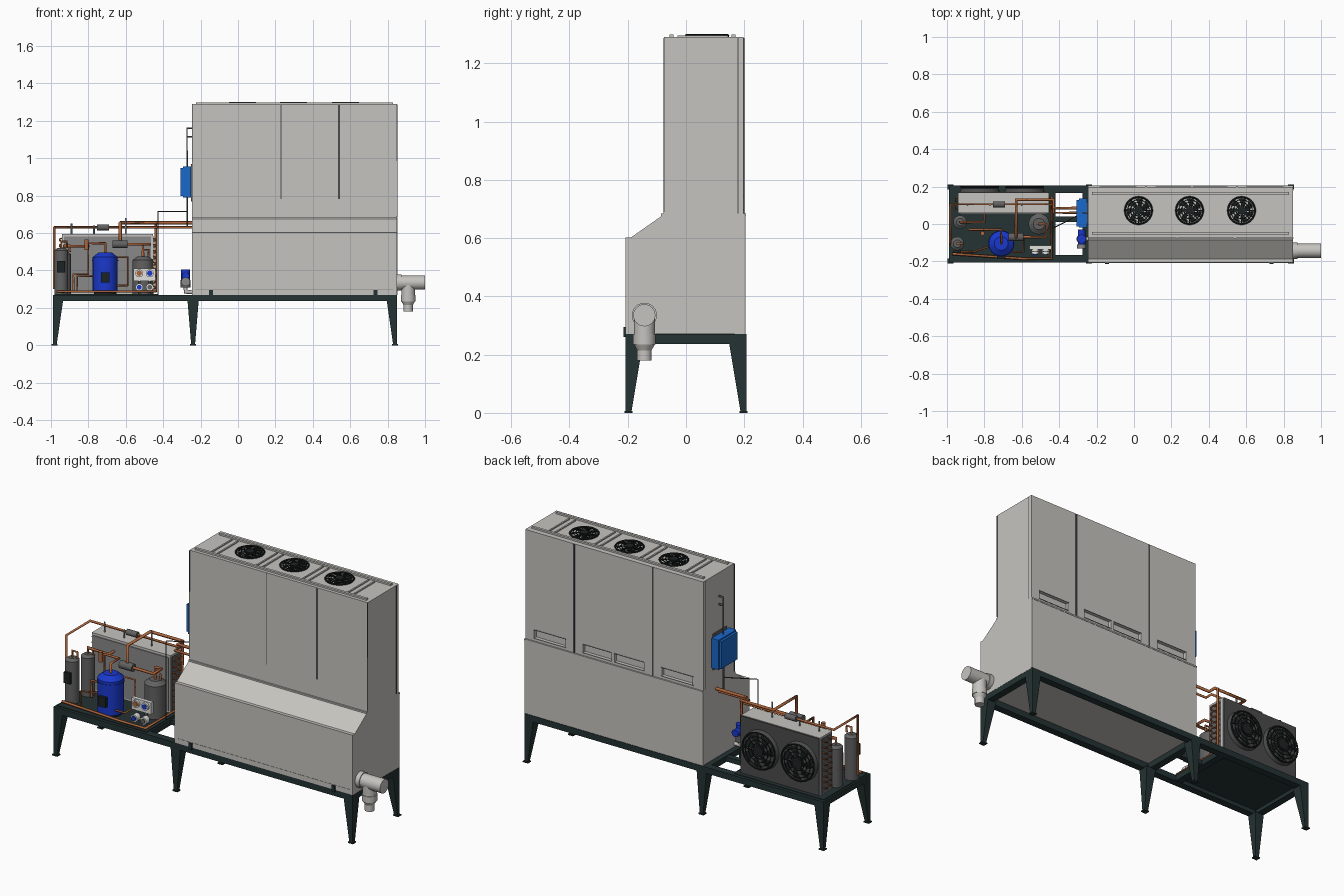
import bpy, bmesh, math
from mathutils import Vector, Matrix

cube = bpy.data.objects.get("Cube")
if cube:
    bpy.data.objects.remove(cube, do_unlink=True)


def material(name, r, g, b):
    m = bpy.data.materials.new(name)
    m.use_nodes = True
    col = (r, g, b, 1)
    m.diffuse_color = col
    m.node_tree.nodes["Principled BSDF"].inputs["Base Color"].default_value = col
    return m


SHEET = material("sheet_grey", .56, .55, .52)
FRAME = material("frame_dark_green", .018, .032, .032)
COPPER = material("copper", .42, .13, .045)
BLUE = material("compressor_blue", .01, .04, .6)
BOXBLUE = material("box_blue", .01, .14, .6)
STEEL = material("dark_steel", .12, .12, .12)
SEAM = material("seam_grey", .07, .07, .07)
BLACK = material("fan_black", .012, .016, .016)
WHITE = material("white", .75, .75, .73)
FINS = material("fin_grey", .25, .25, .25)


def finish(name, bm, mat, smooth=False):
    bmesh.ops.recalc_face_normals(bm, faces=bm.faces)
    me = bpy.data.meshes.new(name)
    bm.to_mesh(me)
    bm.free()
    me.materials.append(mat)
    ob = bpy.data.objects.new(name, me)
    bpy.context.collection.objects.link(ob)
    if smooth:
        bpy.ops.object.select_all(action='DESELECT')
        ob.select_set(True)
        bpy.context.view_layer.objects.active = ob
        bpy.ops.object.shade_smooth_by_angle(angle=math.radians(35))
    return ob


def add_box(bm, x, y, z):
    lo, hi = Vector((x[0], y[0], z[0])), Vector((x[1], y[1], z[1]))
    size = hi - lo
    bmesh.ops.create_cube(bm, size=1, matrix=Matrix.Translation((lo + hi) / 2) @ Matrix.Diagonal((*size, 1)))


def box(name, mat, x, y, z):
    bm = bmesh.new()
    add_box(bm, x, y, z)
    return finish(name, bm, mat)


def cyl(name, mat, a, b, r, r2=None, n=24):
    a, b = Vector(a), Vector(b)
    d = b - a
    bm = bmesh.new()
    mtx = Matrix.Translation((a + b) / 2) @ d.to_track_quat('Z', 'Y').to_matrix().to_4x4()
    bmesh.ops.create_cone(bm, cap_ends=True, segments=n, radius1=r, radius2=r if r2 is None else r2,
                          depth=d.length, matrix=mtx)
    return finish(name, bm, mat, True)


def prism(name, mat, profile, x0, x1):
    bm = bmesh.new()
    f = bm.faces.new([bm.verts.new((x0, y, z)) for y, z in profile])
    r = bmesh.ops.extrude_face_region(bm, geom=[f])
    bmesh.ops.translate(bm, vec=(x1 - x0, 0, 0), verts=[v for v in r["geom"] if isinstance(v, bmesh.types.BMVert)])
    return finish(name, bm, mat)


def pipe(name, pts, r=.007, mat=COPPER):
    cu = bpy.data.curves.new(name, 'CURVE')
    cu.dimensions = '3D'
    cu.bevel_depth, cu.bevel_resolution, cu.use_fill_caps = r, 1, True
    sp = cu.splines.new('POLY')
    sp.points.add(len(pts) - 1)
    for p, c in zip(sp.points, pts):
        p.co = (*c, 1)
    cu.materials.append(mat)
    ob = bpy.data.objects.new(name, cu)
    bpy.context.collection.objects.link(ob)
    bpy.ops.object.select_all(action='DESELECT')
    ob.select_set(True)
    bpy.context.view_layer.objects.active = ob
    bpy.ops.object.convert(target='MESH')


def vessel(name, mat, x, y, z0, z1, r):
    # upright tank with domed ends
    c = r * .35
    cyl(name, mat, (x, y, z0), (x, y, z1 - c), r)
    cyl(name + "_dome", mat, (x, y, z1 - c), (x, y, z1), r, r * .55)


def fan(name, centre, r, back_facing):
    rot = Matrix.Rotation(-math.pi / 2, 4, 'X') if back_facing else Matrix.Identity(4)
    base = Matrix.Translation(centre) @ rot
    bm = bmesh.new()
    for k in range(7):
        a = k * math.tau / 7
        polar = [(.25, 0, 0), (.6, .12, 0), (.93, .35, 0), (.93, .95, .004), (.6, .72, .004), (.25, .6, .004)]
        bm.faces.new([bm.verts.new((r * q * math.cos(a + t), r * q * math.sin(a + t), h)) for q, t, h in polar])
    bm.transform(base)
    finish(name + "_blades", bm, BLACK)
    cyl(name + "_hub", BLACK, base @ Vector((0, 0, -.002)), base @ Vector((0, 0, .009)), r * .3)
    bm = bmesh.new()
    for k in range(4):
        a = Matrix.Rotation(k * math.pi / 4, 4, 'Z')
        part = bmesh.ops.create_cube(bm, size=1, matrix=base @ a @ Matrix.Translation((0, 0, .007)) @ Matrix.Diagonal((2 * r, .004, .003, 1)))
    finish(name + "_guard_spokes", bm, BLACK)
    for q, w in ((1, .005), (.8, .002), (.6, .002), (.4, .002)):
        bpy.ops.mesh.primitive_torus_add(major_radius=r * q, minor_radius=w, major_segments=32, minor_segments=6)
        ob = bpy.context.object
        ob.name = name + "_guard_ring"
        ob.matrix_world = base @ Matrix.Translation((0, 0, .003 if q == 1 else .007))
        ob.data.materials.append(BLACK)


# Base frame and tapered legs
for s, side in ((-1, "front"), (1, "back")):
    y = sorted((s * .207, s * .167))
    box(side + "_rail", FRAME, (-.99, .85), y, (.236, .27))
    for x0, x1, b0, b1, tag in ((-.99, -.935, -.99, -.97, "right"), (-.27, -.21, -.25, -.23, "middle"),
                                (.795, .85, .83, .85, "left")):
        bm = bmesh.new()
        rings = [[bm.verts.new((x, s * yy, z)) for x, yy in ((a, .207), (b, .207), (b, yi), (a, yi))]
                 for a, b, yi, z in ((b0, b1, .188, 0), (x0, x1, .148, .24))]
        bm.faces.new(rings[0])
        bm.faces.new(rings[1])
        for i in range(4):
            j = (i + 1) % 4
            bm.faces.new((rings[0][i], rings[0][j], rings[1][j], rings[1][i]))
        finish(f"{side}_{tag}_leg", bm, FRAME)
        m = (b0 + b1) / 2
        box(f"{side}_{tag}_foot", FRAME, (m - .016, m + .016), (s * .198 - .014, s * .198 + .014), (0, .006))
for x in (-.97, -.44, -.255, .83):
    box("cross_rail", FRAME, (x - .02, x + .02), (-.167, .167), (.237, .269))
box("gap_rail", FRAME, (-.42, -.275), (.01, .04), (.24, .266))
box("unit_tray", FRAME, (-.98, -.43), (-.19, .19), (.258, .274))
for x in (-.145, .735):
    box("frame_lug", FRAME, (x - .01, x + .01), (-.215, -.205), (.26, .295))

# Cabinet shell with recessed handles in the back
shell = prism("cabinet", SHEET, [(-.207, .27), (-.207, .603), (-.188, .603), (-.078, .68), (-.075, 1.29),
                                 (.198, 1.29), (.198, .27)], -.245, .85)
bm = bmesh.new()
slots = [(.605, .795), (.32, .495), (.12, .3), (-.18, .01)]
for s in slots:
    add_box(bm, s, (.18, .25), (.7, .745))
cutter = finish("slot_cutter", bm, SHEET)
cutter.hide_render = True
mod = shell.modifiers.new("slots", 'BOOLEAN')
mod.object, mod.solver = cutter, 'EXACT'
bpy.context.view_layer.objects.active = shell
bpy.ops.object.modifier_apply(modifier="slots")
bpy.data.objects.remove(cutter, do_unlink=True)
for a, b in slots:
    for z in (.697, .745):
        box("slot_edge", FINS, (a - .004, b + .004), (.196, .2), (z, z + .003))
box("lower_back_panel", SHEET, (-.247, .852), (.195, .204), (.27, .68))
box("front_lip", SHEET, (-.245, .85), (-.086, -.074), (.676, .684))
box("back_lip", SHEET, (-.247, .852), (.197, .206), (.676, .684))

# Panel seams
for x, w in ((.54, .006), (.23, .0015)):
    box("front_seam", SEAM, (x - w, x + w), (-.0775, -.07), (.69, 1.285))
for x in (.55, .065):
    box("back_seam", SEAM, (x - .005, x + .005), (.19, .2), (.685, 1.287))
for x in (-.2455, .8495):
    box("end_seam", SEAM, (x - .0015, x + .0025), (.176, .18), (.685, 1.287))
    box("corner_trim", SEAM, (x - .001, x + .002), (-.0765, -.073), (.69, 1.287))
box("base_seam", FINS, (-.23, .83), (-.208, -.2), (.296, .298))

# Roof rails, cross bars and fans
for y in (.163, -.05):
    box("roof_rail", SHEET, (-.225, .83), (y - .007, y + .007), (1.285, 1.299))
for x in (-.12, .158, .44, .72):
    for d in (-.018, .018):
        box("roof_cross_bar", SHEET, (x + d - .004, x + d + .004), (-.03, .145), (1.285, 1.296))
for x in (.024, .297, .575):
    fan("roof_fan", (x, .072, 1.292), .072, False)

# Drain outlet
Y = -.143
cyl("outlet_pipe", SHEET, (.845, Y, .335), (1, Y, .335), .038)
cyl("outlet_collar", SHEET, (.85, Y, .335), (.875, Y, .335), .043)
cyl("drop_pipe", SHEET, (.91, Y, .335), (.91, Y, .235), .036)
cyl("drop_collar", SHEET, (.91, Y, .27), (.91, Y, .235), .039)
cyl("drop_reducer", SHEET, (.91, Y, .235), (.91, Y, .215), .036, .025)
cyl("drop_end", SHEET, (.91, Y, .215), (.91, Y, .18), .025)

# Control box, conduit and pump on the cabinet end
box("control_box", BOXBLUE, (-.295, -.25), (-.02, .135), (.79, .955))
box("control_box_door", BOXBLUE, (-.308, -.293), (-.014, .129), (.797, .948))
box("control_box_mount", STEEL, (-.252, -.244), (0, .115), (.77, .97))
pipe("conduit", [(-.244, .06, 1.16), (-.272, .06, 1.16), (-.272, .06, .63)], .005, STEEL)
pipe("conduit_branch", [(-.244, .06, 1.115), (-.272, .06, 1.115)], .005, STEEL)
cyl("pump_motor", BLUE, (-.28, -.08, .34), (-.28, -.08, .405), .024)
cyl("pump_body", STEEL, (-.28, -.08, .31), (-.28, -.08, .35), .027)
cyl("pump_head", BLUE, (-.28, -.03, .37), (-.28, -.11, .37), .02)
cyl("pump_flange", FINS, (-.28, -.11, .34), (-.28, -.13, .34), .024)
pipe("pump_outlet", [(-.28, -.08, .32), (-.28, -.08, .285), (-.24, -.08, .285)], .012, SHEET)

# Condenser with finned front and twin fans
box("condenser_case", SHEET, (-.94, -.455), (.058, .165), (.275, .595))
box("condenser_fins", FINS, (-.93, -.465), (.053, .06), (.285, .582))
box("condenser_back", SEAM, (-.938, -.457), (.16, .172), (.277, .593))
for x in (-.825, -.585):
    cyl("fan_shroud", SEAM, (x, .17, .44), (x, .19, .44), .108, .1, 32)
    fan("condenser_fan", (x, .195, .44), .1, True)
for x, s in ((-.94, -1), (-.455, 1)):
    box("condenser_end_plate", STEEL, (x - .002, x + .002), (.065, .15), (.28, .585))
    for i in range(9):
        z = .3 + i * .032
        for y in (.08, .12):
            pipe("return_bend", [(x, y, z), (x + s * .014, y, z + .004), (x + s * .014, y + .02, z + .012), (x, y + .02, z + .016)], .004)

# Compressor, receivers and accumulators
vessel("compressor", BLUE, -.71, -.104, .285, .495, .067)
cyl("compressor_base", BLACK, (-.71, -.104, .272), (-.71, -.104, .29), .06)
cyl("compressor_band", BLUE, (-.71, -.104, .45), (-.71, -.104, .457), .07)
box("terminal_box", BLACK, (-.733, -.687), (-.185, -.165), (.335, .39))
for name, x, y, top, r in (("front_receiver", -.945, -.105, .52, .037), ("rear_receiver", -.93, .01, .5, .036),
                           ("accumulator", -.508, 0, .475, .056)):
    vessel(name, STEEL, x, y, .273, top, r)
    pipe(name + "_cap_pipe", [(x, y, top - .01), (x, y, top + .035), (x + .03, y, top + .035), (x + .03, y, top)], .006)
box("receiver_switch", BLACK, (-.965, -.925), (-.155, -.14), (.39, .45))

# Gauge panel
box("gauge_panel", WHITE, (-.56, -.44), (-.135, -.115), (.345, .41))
for i, m in enumerate((COPPER, BLUE)):
    x = -.528 + i * .056
    cyl("gauge_body", WHITE, (x, -.13, .385), (x, -.148, .385), .021)
    cyl("gauge_face", m, (x, -.147, .385), (x, -.151, .385), .014)
    cyl("valve_block", WHITE, (x, -.13, .31), (x, -.16, .31), .02)
    cyl("valve_cap", (BLUE, STEEL)[i], (x, -.16, .31), (x, -.166, .31), .013)
    pipe("gauge_stand", [(x, -.125, .35), (x, -.125, .27)], .006, STEEL)

# Refrigerant pipework
pipe("liquid_line", [(-.983, -.105, .3), (-.983, -.105, .63), (-.983, .105, .63), (-.43, .105, .63), (-.43, .06, .63), (-.244, .06, .63)])
pipe("suction_line", [(-.63, -.07, .54), (-.63, -.07, .655), (-.63, .13, .655), (-.43, .13, .655), (-.43, .085, .655), (-.244, .085, .655)], .009)
cyl("inline_drier", STEEL, (-.755, .105, .63), (-.69, .105, .63), .016)
cyl("suction_filter", STEEL, (-.672, -.07, .54), (-.592, -.07, .54), .021)
pipe("discharge_line", [(-.71, -.104, .48), (-.71, -.104, .545), (-.71, -.03, .545), (-.8, -.03, .545), (-.8, -.03, .38), (-.88, -.03, .38), (-.88, -.03, .285)])
pipe("return_line", [(-.592, -.07, .54), (-.47, -.07, .54), (-.47, 0, .54), (-.508, 0, .54), (-.508, 0, .46)], .008)
pipe("receiver_link", [(-.93, .01, .53), (-.8, .01, .53), (-.8, .075, .53)])
pipe("floor_line", [(-.97, -.16, .288), (-.6, -.185, .288), (-.44, -.185, .288), (-.44, .14, .288), (-.44, .14, .6), (-.44, .14, .655)])
pipe("oil_line", [(-.65, -.15, .32), (-.59, -.15, .32), (-.59, -.06, .32), (-.59, -.06, .47), (-.66, -.06, .47)], .005)
pipe("equaliser_line", [(-.945, -.15, .285), (-.86, -.15, .285), (-.86, -.15, .37), (-.77, -.12, .37)], .005)
for x, z in ((-.89, .65), (-.6, .68), (-.77, .64)):
    pipe("service_stub", [(x, .1, .59), (x, .1, z)], .005, FINS)
cyl("relief_valve", COPPER, (-.81, -.05, .51), (-.81, -.05, .565), .012)
pipe("control_cable", [(-.428, -.02, .27), (-.428, -.02, .715), (-.272, .06, .715)], .003, SEAM)
